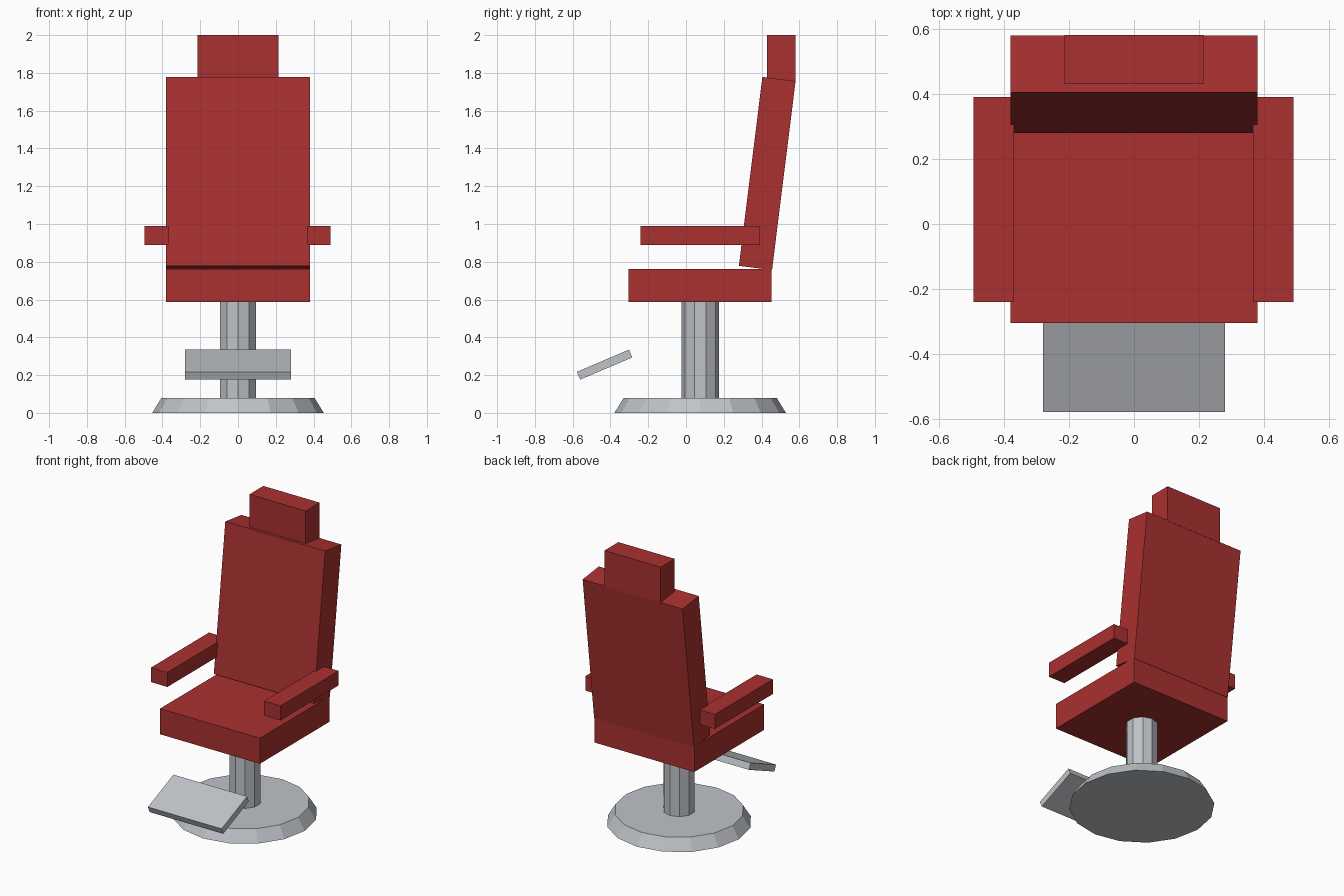
import bpy
import math

if "Cube" in bpy.data.objects:
    bpy.data.objects.remove(bpy.data.objects["Cube"])


def material(name, rgb):
    m = bpy.data.materials.new(name)
    m.diffuse_color = (*rgb, 1.0)
    m.use_nodes = True
    m.node_tree.nodes["Principled BSDF"].inputs["Base Color"].default_value = m.diffuse_color
    return m


RED = material("red upholstery", (0.40, 0.03, 0.03))
METAL = material("grey metal", (0.52, 0.545, 0.575))


def finish(name, mat):
    ob = bpy.context.object
    ob.name = name
    ob.data.materials.append(mat)
    return ob


def box(name, lo, hi, mat, tilt=0.0):
    """Box between two corners, then tilted about its centre around x."""
    centre = [(a + b) / 2 for a, b in zip(lo, hi)]
    bpy.ops.mesh.primitive_cube_add(size=1, location=centre, rotation=(math.radians(tilt), 0, 0))
    ob = finish(name, mat)
    ob.scale = [b - a for a, b in zip(lo, hi)]
    return ob


def cone(name, sides, r1, r2, z0, z1, mat):
    bpy.ops.mesh.primitive_cone_add(vertices=sides, radius1=r1, radius2=r2, depth=z1 - z0,
                                    location=(0, 0.075, (z0 + z1) / 2))
    return finish(name, mat)


# Round foot and column
cone("base", 16, 0.454, 0.405, 0.0, 0.08, METAL)
cone("column", 10, 0.1, 0.1, 0.07, 0.60, METAL)

# Sloping footrest plate
box("footrest", (-0.28, -0.581, 0.233), (0.28, -0.281, 0.278), METAL, 23)

# Seat, reclined backrest and headrest
box("seat", (-0.38, -0.305, 0.587), (0.38, 0.453, 0.763), RED)
box("backrest", (-0.38, 0.3415, 0.7635), (0.38, 0.5185, 1.7715), RED, -7.1)
box("headrest", (-0.214, 0.43, 1.752), (0.214, 0.581, 2.0), RED)

# Armrests
for side, x0 in (("left", -0.494), ("right", 0.366)):
    box(side + "_armrest", (x0, -0.24, 0.89), (x0 + 0.125, 0.391, 0.99), RED)
